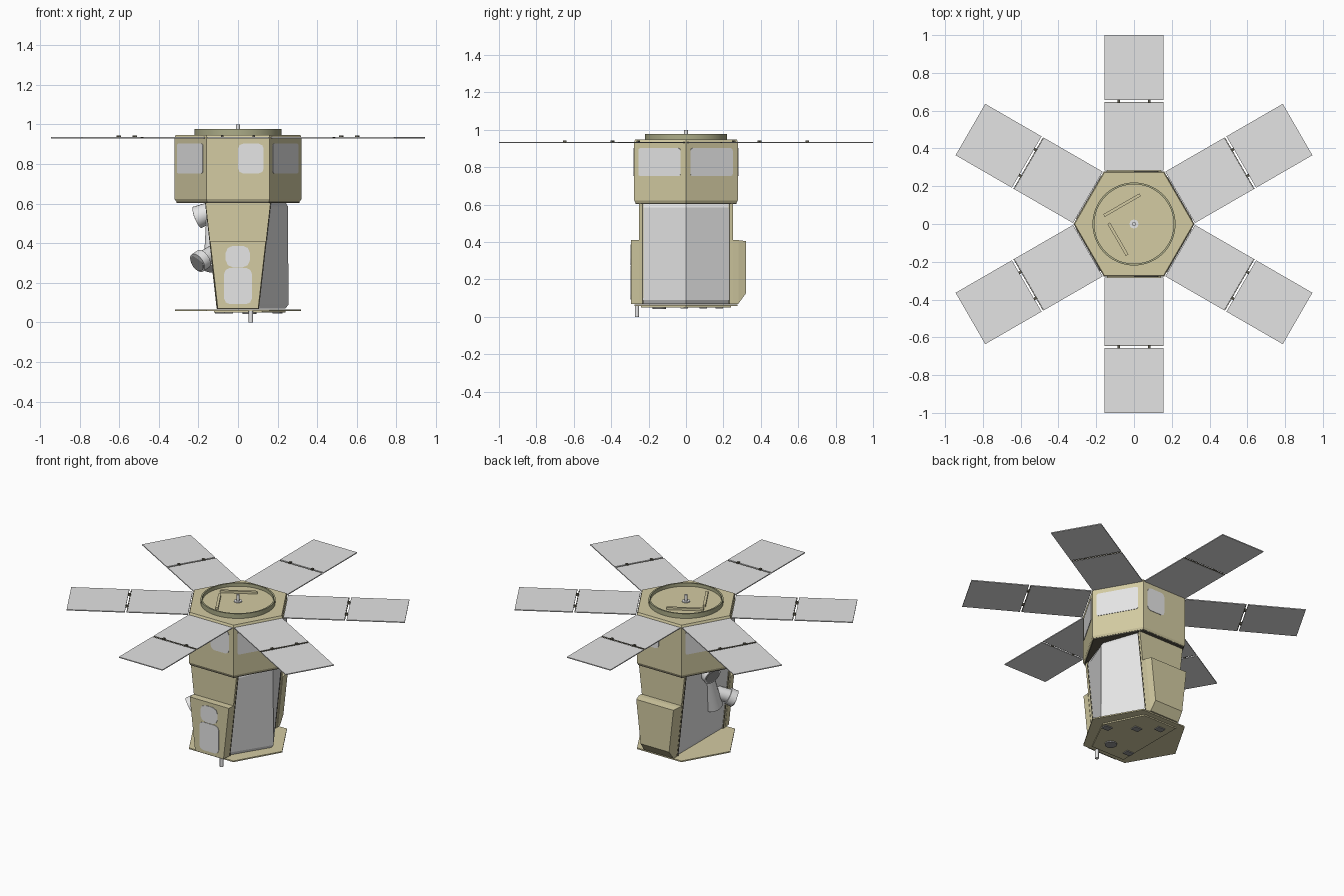
import bpy, bmesh, math
from mathutils import Vector

if "Cube" in bpy.data.objects:
    bpy.data.objects.remove(bpy.data.objects["Cube"])


def material(name, srgb):
    m = bpy.data.materials.new(name)
    lin = [((c / 255 + 0.055) / 1.055) ** 2.4 for c in srgb]
    m.diffuse_color = (*lin, 1)
    m.use_nodes = True
    m.node_tree.nodes["Principled BSDF"].inputs["Base Color"].default_value = m.diffuse_color
    return m


TAN = material("tan blanket", (211, 203, 162))
WHITE = material("white blanket", (248, 248, 248))
GREY = material("light grey", (230, 230, 230))
CELL = material("panel grey", (227, 227, 227))
OLIVE = material("olive trim", (172, 172, 136))
MID = material("mid grey", (150, 150, 150))
DARK = material("dark fitting", (95, 92, 78))


def loft(name, rings, mat, smooth=False, closed=False):
    """Skin a stack of equal-length rings; cap the ends or close the loop."""
    bm = bmesh.new()
    vs = [[bm.verts.new(p) for p in r] for r in rings]
    n = len(vs[0])
    for a, b in zip(vs, vs[1:] + vs[:1] if closed else vs[1:]):
        for i in range(n):
            bm.faces.new((a[i], a[(i + 1) % n], b[(i + 1) % n], b[i]))
    if not closed:
        bm.faces.new(vs[0][::-1])
        bm.faces.new(vs[-1])
    bmesh.ops.recalc_face_normals(bm, faces=bm.faces)
    me = bpy.data.meshes.new(name)
    bm.to_mesh(me)
    bm.free()
    me.materials.append(mat)
    ob = bpy.data.objects.new(name, me)
    bpy.context.collection.objects.link(ob)
    if smooth:
        bpy.context.view_layer.objects.active = ob
        ob.select_set(True)
        bpy.ops.object.shade_smooth_by_angle(angle=math.radians(40))
        ob.select_set(False)
    return ob


def ngon(r, z, n=6):
    return [(r * math.cos(2 * math.pi * i / n), r * math.sin(2 * math.pi * i / n), z) for i in range(n)]


def tube(name, p, q, r1, r2, mat, n=24):
    p, q = Vector(p), Vector(q)
    rot = (q - p).to_track_quat('Z', 'Y')
    return loft(name, [[c + rot @ Vector(v) for v in ngon(r, 0, n)] for c, r in ((p, r1), (q, r2))], mat, True)


def slab(name, a, r, t, z, mat):
    """Box turned by angle a: radial, tangential and height ranges."""
    n, s = Vector((math.cos(a), math.sin(a), 0)), Vector((-math.sin(a), math.cos(a), 0))
    quad = [(r[0], t[0]), (r[1], t[0]), (r[1], t[1]), (r[0], t[1])]
    return loft(name, [[n * u + s * v + Vector((0, 0, h)) for u, v in quad] for h in z], mat)


def decal(name, a, dist, t, z, cut, mat):
    """Thin plate with clipped corners on a vertical face facing angle a."""
    n, s = Vector((math.cos(a), math.sin(a), 0)), Vector((-math.sin(a), math.cos(a), 0))
    (t0, t1), (z0, z1), c, d = t, z, cut, cut * 0.3
    pts = []
    for tx, zx, st, sz, flip in ((t0, z0, 1, 1, 0), (t1, z0, -1, 1, 1), (t1, z1, -1, -1, 0), (t0, z1, 1, -1, 1)):
        corner = [(tx, zx + sz * c), (tx + st * d, zx + sz * d), (tx + st * c, zx)]
        pts += corner[::-1] if flip else corner
    return loft(name, [[n * h + s * u + Vector((0, 0, v)) for u, v in pts] for h in (dist - 0.003, dist + 0.003)], mat)


def trapezoid(y, z0, z1, grow=0.0):
    """Ring in an xz plane following the tapered lower body."""
    def w(z):
        return 0.10 + 0.06 * (z - 0.07) / 0.53 + grow
    return [(-w(z0), y, z0), (w(z0), y, z0), (w(z1), y, z1), (-w(z1), y, z1)]


# upper hexagonal section with a thin dark seam below
loft("upper_body", [ngon(0.313, 0.61), ngon(0.32, 0.622), ngon(0.32, 0.934), ngon(0.314, 0.947)], TAN)
loft("lower_seam", [ngon(0.311, 0.603), ngon(0.311, 0.612)], DARK)

# windows and solar wings on the six sides
for k in range(6):
    a = math.radians(-90 + 60 * k)
    span = {0: (0.0, 0.13), 3: (-0.13, 0.0)}.get(k, (-0.133, 0.127))
    decal("window", a, 0.277, span, (0.752, 0.902), 0.025 if k % 3 == 0 else 0.012, GREY)
    for name, r in (("inner_panel", (0.282, 0.642)), ("outer_panel", (0.656, 1.0))):
        slab(name, a, r, (-0.157, 0.157), (0.929, 0.935), CELL)
    slab("hinge_bar", a, (0.643, 0.646), (-0.157, 0.157), (0.930, 0.935), DARK)
    for t in (-0.08, 0.08):
        slab("hinge_clip", a, (0.640, 0.658), (t - 0.007, t + 0.007), (0.929, 0.943), DARK)

# separation ring, raised floor, two bars and mast on the roof
loft("roof_ring", [ngon(r, z, 48) for r, z in ((0.21, 0.945), (0.22, 0.945), (0.22, 0.977), (0.21, 0.977))],
     OLIVE, True, True)
loft("roof_floor", [ngon(0.212, 0.944, 48), ngon(0.212, 0.956, 48)], TAN)
slab("roof_bar_left", math.radians(-60), (-0.07, 0.125), (-0.122, -0.106), (0.955, 0.970), TAN)
slab("roof_bar_back", math.radians(30), (-0.115, 0.105), (0.11, 0.126), (0.955, 0.970), TAN)
tube("mast", (0, 0, 0.95), (0, 0, 1.0), 0.010, 0.010, GREY, 12)
tube("mast_foot", (0, 0, 0.95), (0, 0, 0.961), 0.024, 0.024, GREY, 12)

# white lower core: flat on the left, pointed on the right
core = []
for z, w, x, y in ((0.07, 0.098, 0.24, 0.228), (0.09, 0.104, 0.255, 0.234),
                   (0.585, 0.159, 0.252, 0.234), (0.605, 0.16, 0.24, 0.228)):
    core.append([(-w, -y, z), (w, -y, z), (x, 0, z), (w, y, z), (-w, y, z)])
loft("lower_core", core, WHITE)

# tan end walls, front door box and back box
for s in (-1, 1):
    loft("end_wall", [trapezoid(s * 0.228, 0.068, 0.603, 0.004), trapezoid(s * 0.25, 0.068, 0.603, 0.004)], TAN)
    loft("wall_seam", [trapezoid(s * 0.230, 0.068, 0.603, 0.006), trapezoid(s * 0.236, 0.068, 0.603, 0.006)], DARK)
loft("front_box", [trapezoid(-0.25, 0.07, 0.41, 0.006), trapezoid(-0.295, 0.07, 0.41, 0.002)], TAN)
loft("back_box", [trapezoid(0.25, 0.07, 0.41, 0.008), trapezoid(0.28, 0.07, 0.41, 0.006),
                  trapezoid(0.32, 0.125, 0.405, -0.004)], TAN)
decal("upper_hatch", -math.pi / 2, 0.295, (-0.062, 0.060), (0.278, 0.386), 0.035, GREY)
decal("lower_hatch", -math.pi / 2, 0.295, (-0.07, 0.07), (0.092, 0.274), 0.028, GREY)

# instruments on the flat left side
tube("telescope", (-0.10, -0.11, 0.36), (-0.185, -0.19, 0.315), 0.042, 0.042, GREY)
tube("telescope_collar", (-0.175, -0.182, 0.32), (-0.205, -0.205, 0.30), 0.052, 0.052, GREY)
tube("telescope_lens", (-0.2, -0.2, 0.303), (-0.207, -0.206, 0.299), 0.044, 0.044, MID)
tube("sensor_drum", (-0.13, 0.0, 0.56), (-0.205, 0.02, 0.53), 0.05, 0.058, GREY)
tube("sensor_lens", (-0.2, 0.019, 0.532), (-0.207, 0.021, 0.529), 0.048, 0.048, MID)
tube("sensor_shroud", (-0.125, -0.02, 0.54), (-0.115, -0.11, 0.27), 0.035, 0.06, GREY)

# base plate with underside fittings and nozzle
loft("base_plate", [ngon(0.318, 0.058), ngon(0.318, 0.066)], TAN)
loft("underside_panel", [[(-0.12, -0.24, z), (0.12, -0.24, z), (0.24, 0, z), (0.12, 0.24, z), (-0.12, 0.24, z)]
                         for z in (0.050, 0.059)], TAN)
for x, y in ((0.20, -0.01), (-0.09, -0.158), (0.058, 0.092), (-0.05, 0.177)):
    slab("underside_box", 0, (x - 0.025, x + 0.025), (y - 0.02, y + 0.02), (0.044, 0.051), MID)
tube("underside_port", (0.058, -0.143, 0.051), (0.058, -0.143, 0.042), 0.036, 0.036, MID, 16)
tube("nozzle", (0.065, -0.262, 0.06), (0.065, -0.262, 0.0), 0.011, 0.011, GREY, 12)
